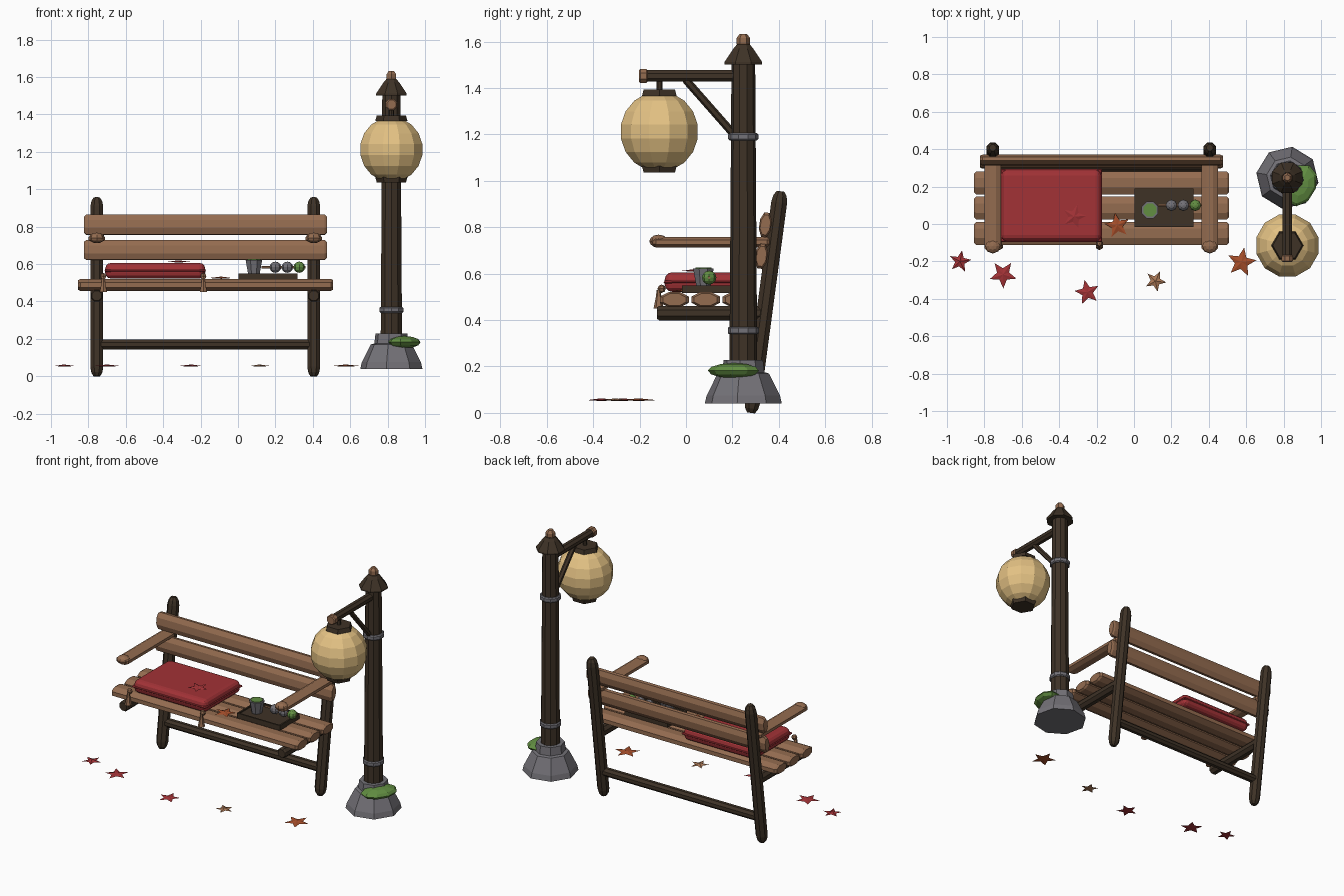
import bpy, bmesh, math
from mathutils import Vector, Matrix

if "Cube" in bpy.data.objects:
    bpy.data.objects.remove(bpy.data.objects["Cube"])


def mat(name, r, g, b):
    m = bpy.data.materials.new(name)
    lin = [((c / 255 + 0.055) / 1.055) ** 2.4 for c in (r, g, b)]
    m.diffuse_color = (*lin, 1)
    m.use_nodes = True
    m.node_tree.nodes["Principled BSDF"].inputs["Base Color"].default_value = m.diffuse_color
    return m


WOOD = mat("warm wood", 148, 108, 80)
DARK = mat("dark wood", 62, 50, 38)
RED = mat("cushion red", 162, 50, 54)
STONE = mat("grey stone", 116, 114, 120)
GREEN = mat("moss green", 98, 142, 66)
PAPER = mat("lantern paper", 228, 194, 132)
ORANGE = mat("orange leaf", 166, 78, 42)
TAN = mat("tan leaf", 172, 122, 88)


def finish(name, bm, m):
    bmesh.ops.recalc_face_normals(bm, faces=bm.faces[:])
    me = bpy.data.meshes.new(name)
    bm.to_mesh(me)
    bm.free()
    me.materials.append(m)
    ob = bpy.data.objects.new(name, me)
    bpy.context.collection.objects.link(ob)
    return ob


def loft(name, p0, p1, rings, m, n=8, up=(0, 0, 1), flat=1.0, phase=0.5):
    """Rod from p0 to p1; rings = (fraction, radius); flat squashes along up."""
    p0, p1 = Vector(p0), Vector(p1)
    d = (p1 - p0).normalized()
    v = Vector(up)
    v = (v - d * v.dot(d)).normalized()
    u = d.cross(v)
    bm = bmesh.new()
    loops = []
    for t, r in rings:
        c = p0.lerp(p1, t)
        ang = [2 * math.pi * (i + phase) / n for i in range(n)]
        loops.append([bm.verts.new(c + u * r * math.cos(a) + v * r * flat * math.sin(a)) for a in ang])
    for a, b in zip(loops, loops[1:]):
        for i in range(n):
            j = (i + 1) % n
            bm.faces.new((a[i], a[j], b[j], b[i]))
    bm.faces.new(loops[0])
    bm.faces.new(loops[-1])
    return finish(name, bm, m)


def rod(name, p0, p1, r, m, tip=0.01, **kw):
    L = (Vector(p1) - Vector(p0)).length
    e = tip / L
    return loft(name, p0, p1, [(0, r * .8), (e, r), (1 - e, r), (1, r * .8)], m, **kw)


def turned(name, x, y, prof, m, n=8, phase=0.5):
    """Upright turned part; prof = (z, radius)."""
    z0, z1 = prof[0][0], prof[-1][0]
    return loft(name, (x, y, z0), (x, y, z1), [((z - z0) / (z1 - z0), r) for z, r in prof],
                m, n, up=(0, 1, 0), phase=phase)


def ball(name, c, s, m, seg=8, rings=6, rot=0):
    bm = bmesh.new()
    bmesh.ops.create_uvsphere(bm, u_segments=seg, v_segments=rings, radius=1)
    bm.transform(Matrix.Translation(c) @ Matrix.Rotation(rot, 4, 'Z') @ Matrix.Diagonal((*s, 1)))
    return finish(name, bm, m)


def box(name, lo, hi, m, bevel=0, seg=2):
    lo, hi = Vector(lo), Vector(hi)
    bm = bmesh.new()
    bmesh.ops.create_cube(bm, size=1)
    bm.transform(Matrix.Translation((lo + hi) / 2) @ Matrix.Diagonal((*(hi - lo), 1)))
    if bevel:
        bmesh.ops.bevel(bm, geom=bm.edges[:], offset=bevel, segments=seg, profile=0.5, affect='EDGES')
    return finish(name, bm, m)


def leaf(name, x, y, z, r, m, rot):
    bm = bmesh.new()
    rim = []
    for i in range(10):
        a = rot + i * math.pi / 5
        q = r if i % 2 == 0 else r * .45
        rim.append(bm.verts.new((x + q * math.cos(a), y + q * math.sin(a), z)))
    top = bm.verts.new((x, y, z + .008))
    bot = bm.verts.new((x, y, z - .004))
    for i in range(10):
        j = (i + 1) % 10
        bm.faces.new((rim[i], rim[j], top))
        bm.faces.new((rim[j], rim[i], bot))
    return finish(name, bm, m)


# Bench frame, one side at a time
XL, XR = -0.755, 0.405
for side, x in (("left", XL), ("right", XR)):
    rod(f"{side}_front_post", (x, -.087, .04), (x, -.087, .73), .038, DARK, tip=.005)
    loft(f"{side}_back_post", (x, .28, .0), (x, .408, .955),
         [(0, .018), (.02, .031), (.05, .037), (.95, .037), (.98, .031), (1, .018)],
         DARK, up=(0, 1, 0))
    rod(f"{side}_seat_rail", (x, -.125, .43), (x, .335, .43), .034, DARK)
    rod(f"{side}_armrest", (x, -.14, .736), (x, .36, .736), .047, WOOD, flat=.52)
    ball(f"{side}_armrest_knob", (x, -.118, .74), (.043, .04, .028), WOOD)
rod("back_stretcher", (XL, .303, .17), (XR, .303, .17), .028, DARK)

# Seat and back slats
for i, y in enumerate((-.05, .085, .22)):
    rod(f"seat_slat_{i + 1}", (-.855, y, .488), (.508, y, .488), .067, WOOD, tip=.012, flat=.52)
for i, (y, z) in enumerate(((.325, .675), (.342, .81))):
    rod(f"back_slat_{i + 1}", (-.823, y, z), (.475, y, z), .058, WOOD, tip=.012,
        up=(0, -.99, .13), flat=.48)

# Cushion with seam and corner tassels
box("cushion", (-.71, -.092, .522), (-.175, .29, .606), RED, .032, 3)
box("cushion_seam", (-.714, -.096, .558), (-.171, .294, .57), RED, .005, 1)
for i, x in enumerate((-.72, -.185)):
    ball(f"tassel_knot_{i + 1}", (x, -.105, .535), (.018, .018, .018), WOOD, 6, 4)
    turned(f"tassel_{i + 1}", x, -.118, [(.45, .022), (.50, .012), (.53, .008)], WOOD, 6)

# Tray, cup and skewered sweets
box("tray", (.003, -.017, .517), (.318, .19, .542), DARK)
for y in (-.012, .185):
    box("tray_lip_long", (.003, y - .005, .54), (.318, y + .005, .55), DARK)
for x in (.008, .313):
    box("tray_lip_short", (x - .005, -.017, .54), (x + .005, .19, .55), DARK)
turned("cup", .085, .075, [(.542, .032), (.55, .034), (.622, .048)], STONE)
turned("cup_tea", .085, .075, [(.62, .038), (.626, .038)], GREEN)
rod("skewer", (.125, .1, .583), (.36, .1, .583), .007, WOOD, n=6)
for i, (x, m) in enumerate(((.2, STONE), (.264, STONE), (.328, GREEN))):
    ball(f"sweet_{i + 1}", (x, .1, .583), (.031, .031, .03), m)

# Lamp post and stone base
LX, LY = .82, .247
turned("lamp_base", LX, LY, [(.04, .168), (.075, .16), (.17, .112), (.175, .092), (.228, .086)],
       STONE, 8, phase=.2)
ball("moss", (.888, .207, .182), (.085, .118, .033), GREEN, 9, 6, rot=math.radians(-25))
turned("lamp_post", LX, LY, [(.2, .06), (1.52, .051)], DARK, 10)
for i, (z, r) in enumerate(((.355, .067), (1.19, .065))):
    turned(f"post_band_{i + 1}", LX, LY,
           [(z - .016, r - .006), (z - .01, r), (z + .01, r), (z + .016, r - .006)], STONE, 10)
turned("post_cap", LX, LY, [(1.502, .088), (1.512, .088), (1.57, .046), (1.588, .03)], DARK, 8)
turned("post_finial", LX, LY, [(1.58, .02), (1.59, .029), (1.615, .029), (1.633, .016)], WOOD, 6)

# Lamp arm, brace and hanger
rod("lamp_arm", (LX, -.18, 1.452), (LX, .23, 1.452), .027, DARK)
rod("lamp_arm_end", (LX, -.203, 1.452), (LX, -.165, 1.452), .033, WOOD, tip=.006)
rod("lamp_brace", (LX, -.005, 1.44), (LX, .215, 1.19), .017, DARK, n=6)
LZ = -.115
turned("lantern_hanger", LX, LZ, [(1.38, .013), (1.45, .013)], DARK, 6)

# Paper lantern with hexagonal end caps
ball("lantern", (LX, LZ, 1.212), (.174, .174, .174), PAPER, 12, 9, rot=math.radians(15))
for name, z in (("lantern_top_cap", 1.366), ("lantern_bottom_cap", 1.036)):
    turned(name, LX, LZ, [(z, .078 if z < 1.2 else .086), (z + .028, .086 if z < 1.2 else .078)],
           DARK, 6, phase=0)

# Fallen leaves
for i, (x, y, z, r, m, a) in enumerate((
        (-.93, -.2, .055, .06, RED, 80), (-.7, -.27, .055, .075, RED, 55),
        (-.25, -.365, .055, .068, RED, 30), (.115, -.305, .055, .058, TAN, 65),
        (.575, -.205, .055, .08, ORANGE, 80), (-.09, -.008, .525, .068, ORANGE, 100),
        (-.32, .04, .612, .066, RED, 75))):
    leaf(f"leaf_{i + 1}", x, y, z, r, m, math.radians(a))
